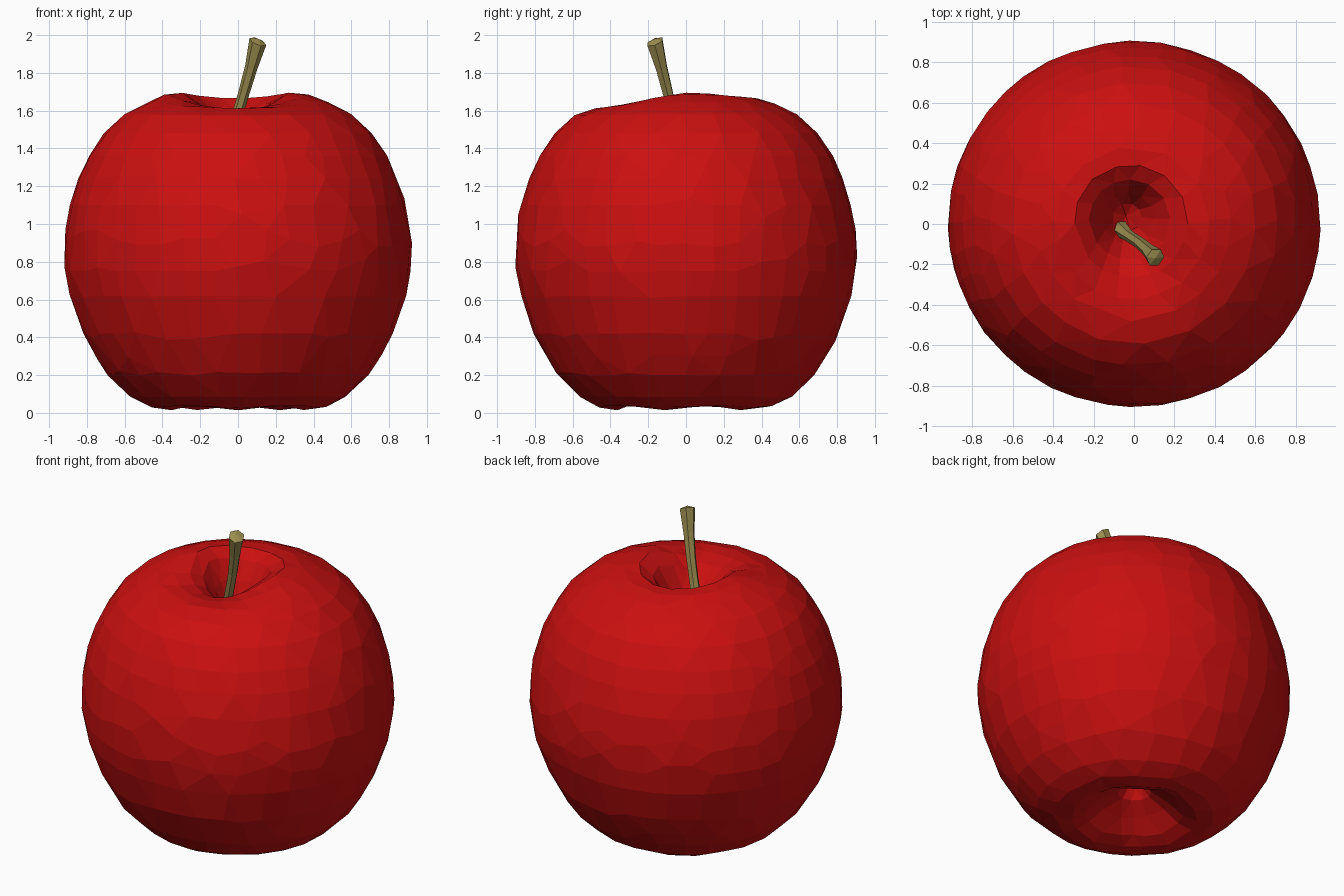
import bpy, bmesh, math, random
from mathutils import Vector, Euler

if "Cube" in bpy.data.objects:
    bpy.data.objects.remove(bpy.data.objects["Cube"])

random.seed(4)


def material(name, color):
    m = bpy.data.materials.new(name)
    m.diffuse_color = (*color, 1)
    m.use_nodes = True
    m.node_tree.nodes["Principled BSDF"].inputs["Base Color"].default_value = m.diffuse_color
    return m


def loft(name, rings, start, end, mat):
    """Skin a list of equal rings and close both ends with a fan to a point."""
    bm = bmesh.new()
    loops = [[bm.verts.new(p) for p in ring] for ring in rings]
    n = len(loops[0])
    for a, b in zip(loops, loops[1:]):
        for i in range(n):
            j = (i + 1) % n
            bm.faces.new((a[i], a[j], b[j], b[i]))
    for loop, tip in ((loops[0], start), (loops[-1], end)):
        v = bm.verts.new(tip)
        for i in range(n):
            bm.faces.new((loop[i], v, loop[(i + 1) % n]))
    bmesh.ops.recalc_face_normals(bm, faces=bm.faces)
    mesh = bpy.data.meshes.new(name)
    bm.to_mesh(mesh)
    bm.free()
    mesh.materials.append(mat)
    ob = bpy.data.objects.new(name, mesh)
    bpy.context.collection.objects.link(ob)
    return ob


# Apple flesh: profile (radius, height) from the bottom dimple to the stem cavity
profile = [(.06, .25), (.10, .19), (.20, .12), (.29, .045), (.37, .015),
           (.47, .03), (.57, .085), (.69, .20), (.755, .30), (.82, .42),
           (.89, .62), (.915, .75), (.92, .86), (.912, .97), (.89, 1.10),
           (.845, 1.24), (.79, 1.36), (.71, 1.48), (.60, 1.58), (.48, 1.64),
           (.38, 1.675), (.28, 1.68), (.20, 1.63), (.13, 1.52), (.07, 1.40)]
SEG = 40
rings = []
for k, (r, z) in enumerate(profile):
    ring = []
    for i in range(SEG):
        a = math.tau * (i + random.uniform(-.2, .2)) / SEG
        rr, zz, dx, dy = r * random.uniform(.996, 1.003), z, 0, 0
        if z > 1.2:
            # front of the rim dips, back dips slightly
            w = math.exp(-((r - .25) / .2) ** 2)
            s = math.sin(a)
            zz += w * (.015 - (.115 if s < 0 else .03) * s * s)
            inner = max(0, 1 - r / .45)
            dx, dy = -.04 * inner, .04 * inner
        elif z < .15:
            # soft lobes around the bottom
            w = math.exp(-((r - .33) / .14) ** 2)
            zz += w * .012 * (1 + math.cos(5 * a - 1.57))
        ring.append((rr * math.cos(a) + dx, rr * math.sin(a) * .983 + dy, zz))
    rings.append(ring)
apple = loft("apple_body", rings, (0, 0, .23), (-.04, .04, 1.35),
             material("red_skin", (.6, .005, .005)))
dec = apple.modifiers.new("facets", 'DECIMATE')
dec.ratio = .5

# Stem: leaning six-sided stalk that flares at the foot and the tip
path = [(-.07, -.02, 1.33, .045), (-.06, -.03, 1.40, .04), (-.03, -.055, 1.50, .03),
        (.00, -.075, 1.59, .029), (.03, -.095, 1.69, .03),
        (.07, -.13, 1.83, .034), (.105, -.165, 1.965, .048)]
tilt = Euler((.35, .4, 0)).to_matrix()
stem_rings = []
for x, y, z, r in path:
    stem_rings.append([Vector((x, y, z)) + tilt @ Vector(
        (r * math.cos(math.tau * i / 6), r * math.sin(math.tau * i / 6), 0))
        for i in range(6)])
loft("stem", stem_rings, path[0][:3], (.108, -.168, 1.98),
     material("stem_brown", (.33, .27, .08)))
